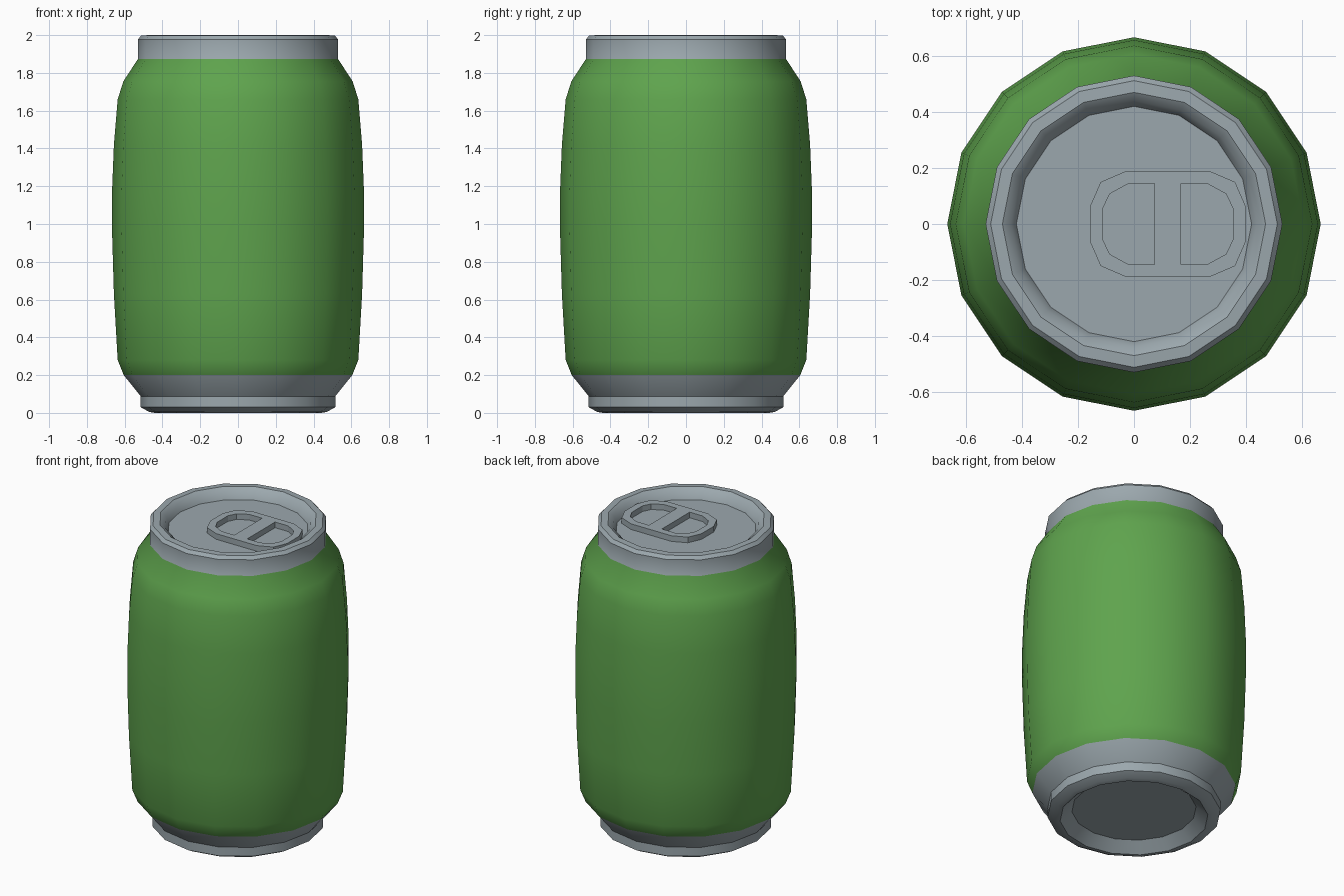
import bpy, bmesh, math

if "Cube" in bpy.data.objects:
    bpy.data.objects.remove(bpy.data.objects["Cube"])

SIDES = 16


def material(name, rgb):
    m = bpy.data.materials.new(name)
    m.diffuse_color = (*rgb, 1)
    m.use_nodes = True
    m.node_tree.nodes["Principled BSDF"].inputs["Base Color"].default_value = m.diffuse_color
    return m


metal = material("grey metal", (0.33, 0.39, 0.42))
paint = material("green paint", (0.114, 0.37, 0.075))


def finish(name, bm, mats, angle):
    bmesh.ops.recalc_face_normals(bm, faces=bm.faces)
    mesh = bpy.data.meshes.new(name)
    bm.to_mesh(mesh)
    bm.free()
    for m in mats:
        mesh.materials.append(m)
    ob = bpy.data.objects.new(name, mesh)
    bpy.context.collection.objects.link(ob)
    bpy.ops.object.select_all(action='DESELECT')
    ob.select_set(True)
    bpy.context.view_layer.objects.active = ob
    bpy.ops.object.shade_smooth_by_angle(angle=math.radians(angle))
    return ob


# Can: one turned profile (radius, height) from recessed base to recessed lid
profile = [(0.37, 0.06), (0.44, 0.0), (0.47, 0.005), (0.515, 0.03), (0.515, 0.088),
           (0.605, 0.2), (0.637, 0.28), (0.657, 0.63), (0.667, 0.97), (0.667, 1.17),
           (0.657, 1.42), (0.637, 1.66), (0.607, 1.755), (0.53, 1.873),
           (0.53, 1.978), (0.512, 1.998), (0.47, 2.0), (0.44, 1.98), (0.42, 1.935)]
bm = bmesh.new()
rings = [[bm.verts.new((r * math.cos(2 * math.pi * i / SIDES),
                        r * math.sin(2 * math.pi * i / SIDES), z))
          for i in range(SIDES)] for r, z in profile]
for a, b in zip(rings, rings[1:]):
    for i in range(SIDES):
        j = (i + 1) % SIDES
        bm.faces.new((a[i], a[j], b[j], b[i]))
bm.faces.new(rings[0])
bm.faces.new(rings[-1])
# Painted band between the base taper and the top collar
for f in bm.faces:
    z = f.calc_center_median().z
    r = math.hypot(*f.verts[0].co.xy)
    f.material_index = int(0.2 < z < 1.873 and r > 0.5)
finish("can_body", bm, [metal, paint], 36)

# Pull tab: rounded plate with two D-shaped openings, mirrored about its centre
CX, Z0, Z1 = 0.121, 1.93, 1.972
quarter = [(0.278, 0.063), (0.24, 0.15), (0.147, 0.19)]
hole = [(0.047, 0.144), (0.141, 0.144), (0.207, 0.108), (0.233, 0.055)]
outer = ([(x, y) for x, y in quarter] + [(-x, y) for x, y in reversed(quarter)]
         + [(-x, -y) for x, y in quarter] + [(x, -y) for x, y in reversed(quarter)])
right = hole + [(x, -y) for x, y in reversed(hole)]
left = [(-x, y) for x, y in right]

bm = bmesh.new()
edges = []
for loop in (outer, right, left):
    vs = [bm.verts.new((CX + x, y, Z0)) for x, y in loop]
    edges += [bm.edges.new((vs[i - 1], vs[i])) for i in range(len(vs))]
bmesh.ops.triangle_fill(bm, edges=edges, use_beauty=True)
# Keep the openings free of faces
inside = [f for f in bm.faces
          if 0.047 < abs(f.calc_center_median().x - CX)
          and all(abs(v.co.y) < 0.146 and 0.04 < abs(v.co.x - CX) < 0.235 for v in f.verts)
          and len({v.co.x > CX for v in f.verts}) == 1]
bmesh.ops.delete(bm, geom=inside, context='FACES_ONLY')
ext = bmesh.ops.extrude_face_region(bm, geom=bm.faces[:], use_keep_orig=True)
for v in ext["geom"]:
    if isinstance(v, bmesh.types.BMVert):
        v.co.z = Z1
finish("pull_tab", bm, [metal], 25)
